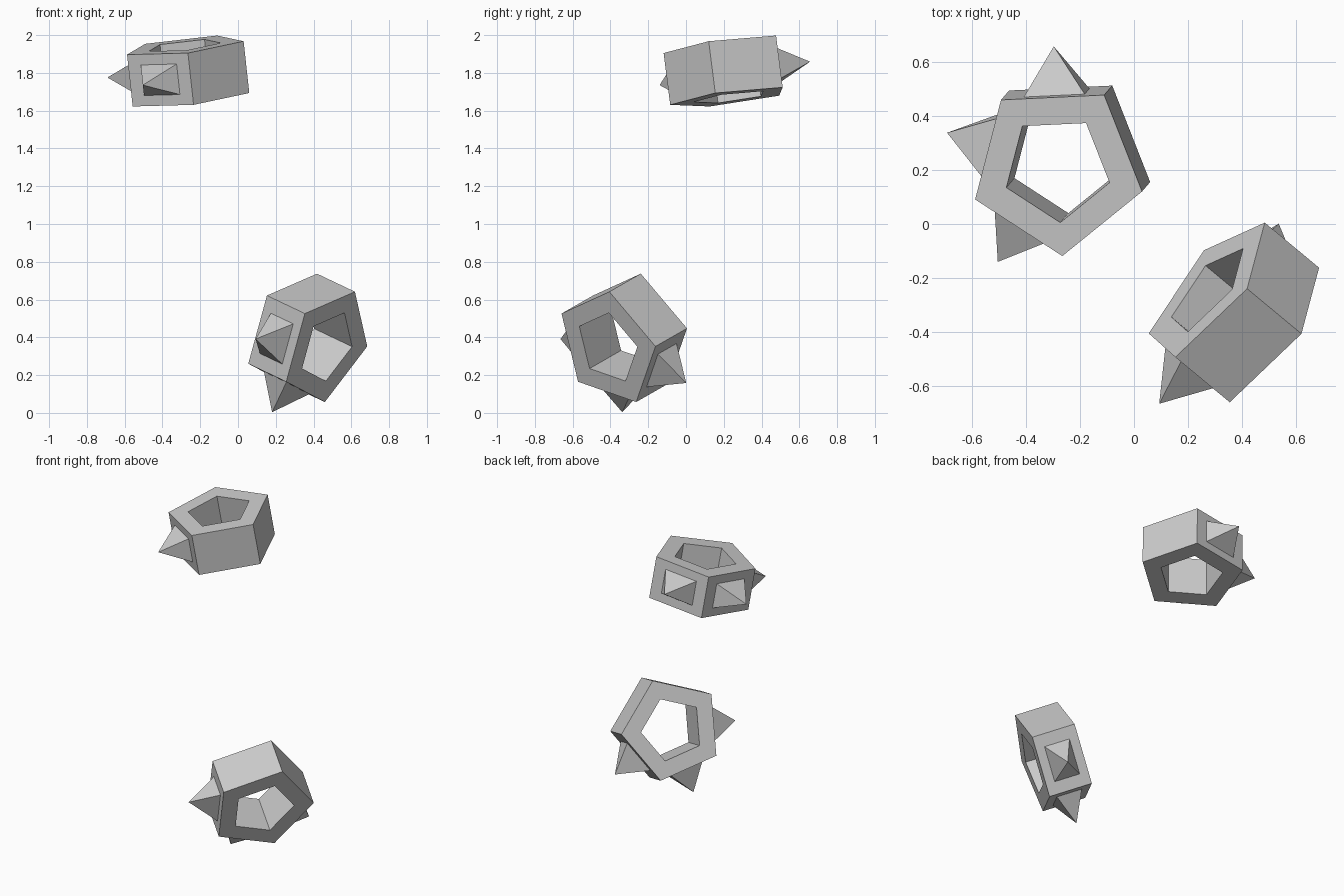
import bpy, bmesh, math
from mathutils import Vector, Matrix

if "Cube" in bpy.data.objects:
    bpy.data.objects.remove(bpy.data.objects["Cube"])

OUTER, INNER, DEPTH = 0.327, 0.202, 0.278
SPIKE_BASE, SPIKE_HEIGHT = 0.59, 0.173
SIDES = 5

grey = bpy.data.materials.new("stone grey")
grey.diffuse_color = (0.6, 0.6, 0.6, 1)
grey.use_nodes = True
grey.node_tree.nodes["Principled BSDF"].inputs["Base Color"].default_value = grey.diffuse_color


def spiked_ring(name, centre, axis, first_corner):
    """Pentagonal ring along axis, with spikes on its first three sides."""
    bm = bmesh.new()

    def loop(radius, z):
        return [bm.verts.new((radius * math.cos(2 * math.pi * i / SIDES),
                              radius * math.sin(2 * math.pi * i / SIDES), z))
                for i in range(SIDES)]

    # Cross-section: outer and inner walls, closed by two flat rims
    loops = [loop(OUTER, -DEPTH / 2), loop(OUTER, DEPTH / 2),
             loop(INNER, DEPTH / 2), loop(INNER, -DEPTH / 2)]
    outer_faces = []
    for k in range(4):
        a, b = loops[k], loops[(k + 1) % 4]
        for i in range(SIDES):
            j = (i + 1) % SIDES
            face = bm.faces.new((a[i], a[j], b[j], b[i]))
            if k == 0:
                outer_faces.append(face)
    bm.normal_update()

    # Spikes: shrink an inset panel and pull its middle outwards
    for face in outer_faces[:3]:
        normal, middle = face.normal.copy(), face.calc_center_median()
        panel = bmesh.ops.extrude_discrete_faces(bm, faces=[face])["faces"][0]
        for v in panel.verts:
            v.co = middle + (v.co - middle) * SPIKE_BASE
        tip = bmesh.ops.poke(bm, faces=[panel])["verts"][0]
        tip.co = middle + normal * SPIKE_HEIGHT

    bmesh.ops.recalc_face_normals(bm, faces=bm.faces[:])
    mesh = bpy.data.meshes.new(name)
    bm.to_mesh(mesh)
    bm.free()
    mesh.materials.append(grey)
    obj = bpy.data.objects.new(name, mesh)
    bpy.context.collection.objects.link(obj)

    # Place it: local z along the axis, local x through the first corner
    z = Vector(axis).normalized()
    x = Vector(first_corner)
    x = (x - z * x.dot(z)).normalized()
    turn = Matrix((x, z.cross(x), z)).transposed().to_4x4()
    obj.matrix_world = Matrix.Translation(centre) @ turn
    return obj


spiked_ring("upper_spiked_ring", (-0.27, 0.223, 1.807),
            (0.03, 0.035, -0.275), (0.02, -0.326, -0.039))
spiked_ring("lower_spiked_ring", (0.374, -0.329, 0.396),
            (-0.2, 0.166, 0.095), (0.211, 0.245, 0.002))
